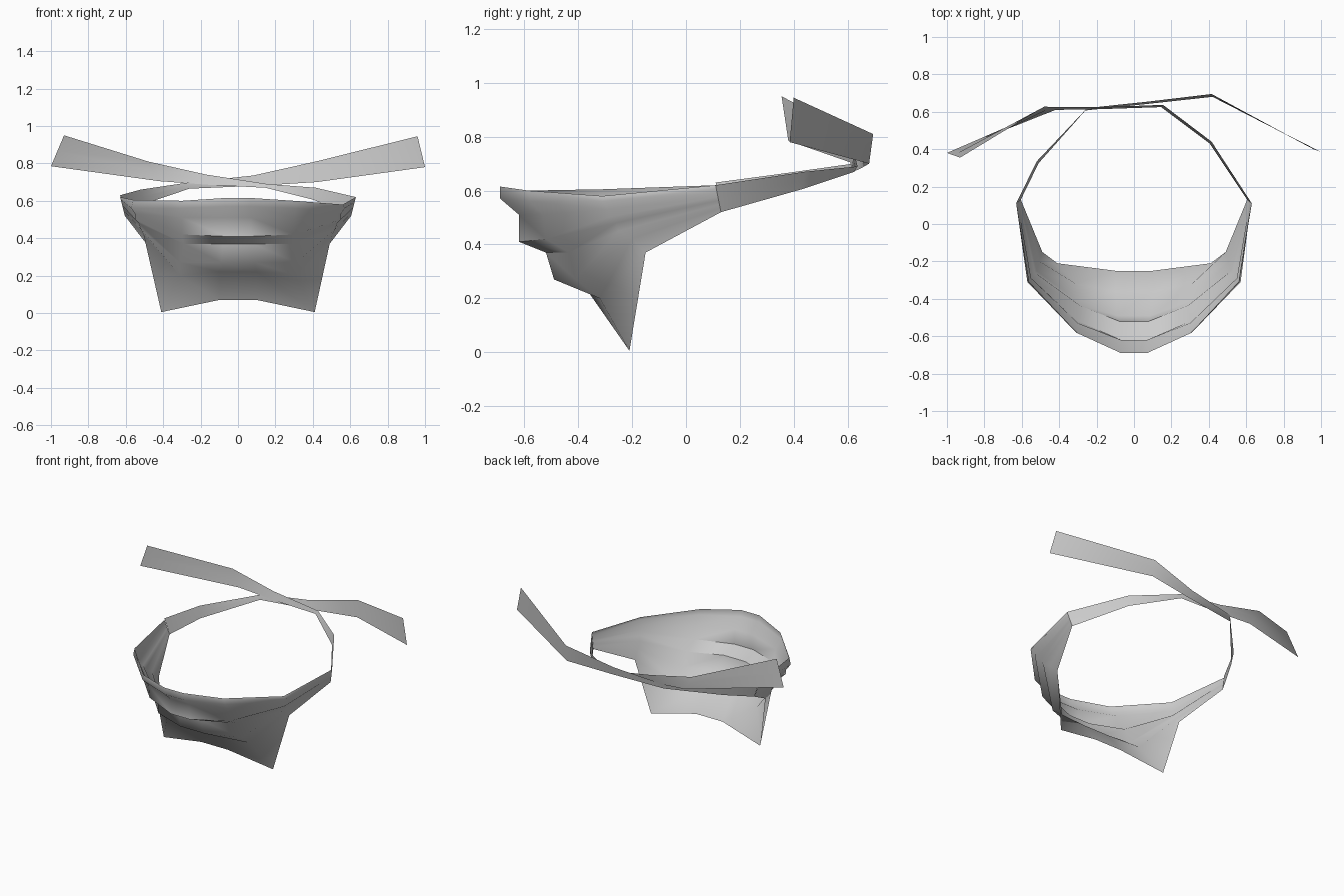
import bpy, bmesh, math
from mathutils import Vector

if "Cube" in bpy.data.objects:
    bpy.data.objects.remove(bpy.data.objects["Cube"])


def loft(name, columns, angle):
    """Skin a sheet of cloth through equal-length columns of points."""
    bm = bmesh.new()
    cols = [[bm.verts.new(p) for p in col] for col in columns]
    for a, b in zip(cols, cols[1:]):
        for i in range(len(a) - 1):
            bm.faces.new((a[i], a[i + 1], b[i + 1], b[i]))
    me = bpy.data.meshes.new(name)
    bm.to_mesh(me)
    bm.free()
    ob = bpy.data.objects.new(name, me)
    bpy.context.collection.objects.link(ob)
    bpy.ops.object.select_all(action='DESELECT')
    bpy.context.view_layer.objects.active = ob
    ob.select_set(True)
    bpy.ops.object.shade_smooth_by_angle(angle=math.radians(angle))
    return ob


def ribbon(top, bottom, rows):
    """Evenly spaced points from the top edge to the bottom edge."""
    t, b = Vector(top), Vector(bottom)
    return [t.lerp(b, i / (rows - 1)) for i in range(rows)]


# Pleated profiles, rim to hem: centre, cheek (ends in the hanging corner), jaw
CENTRE = [(.07, -.69, .615), (.07, -.69, .57), (.07, -.62, .51), (.07, -.62, .41),
          (.08, -.52, .37), (.09, -.49, .27), (.10, -.36, .22), (.10, -.25, .07)]
CHEEK = [(.30, -.585, .60), (.31, -.58, .56), (.30, -.53, .51), (.30, -.52, .42),
         (.29, -.435, .37), (.31, -.41, .27), (.31, -.32, .20), (.41, -.21, .005)]
JAW = [(.56, -.31, .58), (.57, -.31, .56), (.55, -.29, .53), (.55, -.29, .50),
       (.53, -.26, .48), (.52, -.25, .45), (.505, -.20, .42), (.49, -.15, .37)]
SIDE = ribbon((.63, .11, .62), (.605, .13, .52), 8)


def half(sign):
    cols = [[Vector((sign * x, y, z)) for x, y, z in c]
            for c in (CENTRE, CHEEK, JAW, SIDE)]
    if sign < 0:
        cols[2][0].z += .025      # left rim sits slightly higher
    return cols


# Front face cloth
loft("face_cloth", half(-1)[::-1] + half(1), 50)

# Straps run round the head, cross at the back and flare into loose tails
right_strap = [((.63, .11, .62), (.605, .13, .52)),
               ((.415, .44, .67), (.405, .43, .605)),
               ((.155, .637, .69), (.145, .625, .67)),
               ((-.17, .625, .74), (-.15, .615, .685)),
               ((-.48, .627, .81), (-.42, .61, .705)),
               ((-.93, .355, .95), (-1.0, .38, .785))]
left_strap = [((-.63, .11, .63), (-.605, .13, .52)),
              ((-.52, .335, .66), (-.51, .325, .58)),
              ((-.25, .62, .70), (-.26, .607, .665)),
              ((.08, .655, .735), (.10, .645, .68)),
              ((.415, .695, .81), (.42, .68, .70)),
              ((.96, .40, .945), (1.0, .385, .78))]
loft("right_strap", [ribbon(t, b, 3) for t, b in right_strap], 60)
loft("left_strap", [ribbon(t, b, 3) for t, b in left_strap[::-1]], 60)
